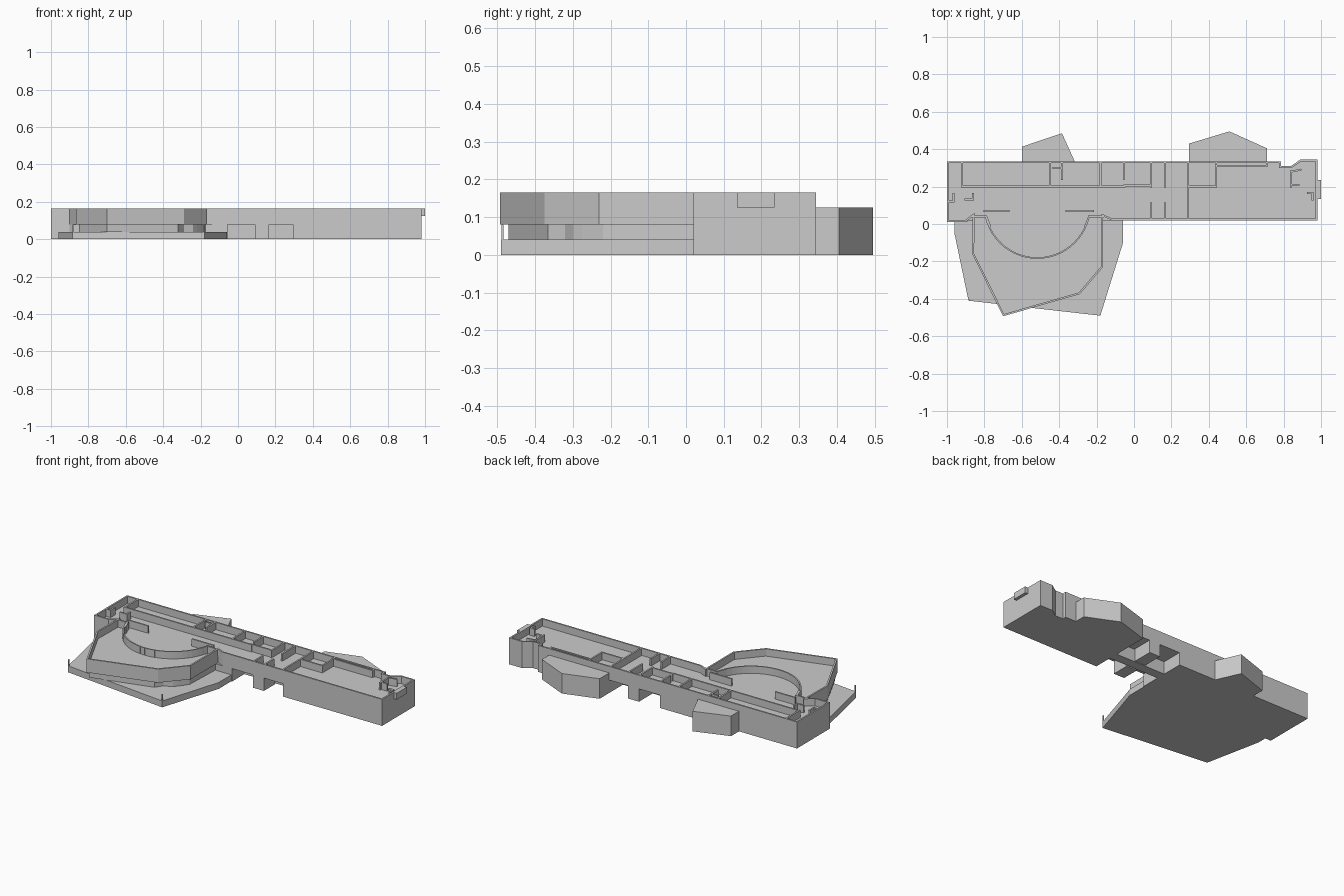
import bpy, bmesh, math
from mathutils import Vector

if "Cube" in bpy.data.objects:
    bpy.data.objects.remove(bpy.data.objects["Cube"])


def finish(name, bm):
    bmesh.ops.recalc_face_normals(bm, faces=bm.faces)
    me = bpy.data.meshes.new(name)
    bm.to_mesh(me)
    bm.free()
    ob = bpy.data.objects.new(name, me)
    bpy.context.collection.objects.link(ob)
    return ob


def add_prism(bm, pts, z0, z1):
    lo = [bm.verts.new((x, y, z0)) for x, y in pts]
    hi = [bm.verts.new((x, y, z1)) for x, y in pts]
    bm.faces.new(lo[::-1])
    bm.faces.new(hi)
    for i in range(len(pts)):
        j = (i + 1) % len(pts)
        bm.faces.new((lo[i], lo[j], hi[j], hi[i]))


def prism(name, pts, z0, z1):
    bm = bmesh.new()
    add_prism(bm, pts, z0, z1)
    return finish(name, bm)


def rect(x0, y0, x1, y1):
    return [(x0, y0), (x1, y0), (x1, y1), (x0, y1)]


def inset(pts, t):
    # mitred inward offset of a counter-clockwise outline
    out = []
    for i, p in enumerate(pts):
        p = Vector(p)
        d1 = (p - Vector(pts[i - 1])).normalized()
        d2 = (Vector(pts[(i + 1) % len(pts)]) - p).normalized()
        n1, n2 = Vector((-d1.y, d1.x)), Vector((-d2.y, d2.x))
        out.append(p + (n1 + n2) * t / (1 + n1.dot(n2)))
    return out


def ring(name, pts, z0, z1, t):
    bm = bmesh.new()
    loops = [[bm.verts.new((p[0], p[1], z)) for p in q]
             for q, z in ((pts, z0), (pts, z1), (inset(pts, t), z1), (inset(pts, t), z0))]
    n = len(pts)
    for k in range(4):
        a, b = loops[k], loops[(k + 1) % 4]
        for i in range(n):
            j = (i + 1) % n
            bm.faces.new((a[i], a[j], b[j], b[i]))
    return finish(name, bm)


def walls(name, paths, z0, z1, t=0.01):
    bm = bmesh.new()
    for path in paths:
        for a, b in zip(path, path[1:]):
            a, b = Vector(a), Vector(b)
            d = (b - a).normalized() * t / 2
            s = Vector((-d.y, d.x))
            add_prism(bm, [a - d - s, b + d - s, b + d + s, a - d + s], z0, z1)
    return finish(name, bm)


F0, F1, TOP = 0.08, 0.12, 0.165

# lower terrace slab
terrace = [(-0.96, 0.03), (-0.96, -0.05), (-0.885, -0.41), (-0.18, -0.49), (-0.06, -0.105), (-0.06, 0.03)]
prism("terrace_slab", terrace, 0, 0.04)
for i, (x, y) in enumerate([(-0.882, -0.407), (-0.182, -0.486)]):
    prism(f"terrace_post_{i}", rect(x - .003, y - .003, x + .003, y + .003), 0.04, F0)

# lower storey walls under the upper deck
lower = [(-0.85, 0.03), (-0.85, -0.16), (-0.70, -0.47), (-0.32, -0.365), (-0.29, -0.32),
         (-0.24, -0.30), (-0.22, -0.275), (-0.18, -0.22), (-0.17, 0.03)]
ring("lower_storey_walls", lower, 0.04, F0, 0.012)

# lower bodies of the long wing
prism("left_wing_base", [(-1, 0.335), (-1, 0.01), (-0.9, 0.01), (-0.88, 0.02), (-0.055, 0.02), (-0.055, 0.335)], 0, F0)
east = [(0.98, 0.02), (0.98, 0.345), (0.89, 0.345), (0.84, 0.31), (0.785, 0.31), (0.785, 0.335)]
prism("right_wing_base", [(0.295, 0.02)] + east + [(0.295, 0.335)], 0, F0)

# passage supports under the bridge
prism("passage_front_core", rect(0.09, 0.02, 0.165, 0.13), 0, F0)
prism("passage_back_core", rect(0.09, 0.205, 0.165, 0.335), 0, F0)
prism("passage_spine", rect(-0.055, 0.14, 0.295, 0.2), 0, F0)

# upper deck and its outer wall
outline = [(-1, 0.335), (-1, 0.01), (-0.9, 0.01), (-0.862, 0.04), (-0.865, -0.16), (-0.70, -0.493),
           (-0.29, -0.375), (-0.165, -0.23), (-0.165, 0.04), (-0.12, 0.02)] + east
prism("upper_floor", outline, F0, F1)
ring("upper_outer_wall", outline, F1, TOP, 0.01)

# rear bays
prism("rear_bay_left", [(-0.6, 0.33), (-0.315, 0.33), (-0.385, 0.485), (-0.6, 0.413)], 0, 0.125)
prism("rear_bay_right", [(0.295, 0.33), (0.71, 0.33), (0.71, 0.405), (0.51, 0.495), (0.295, 0.43)], 0, 0.125)

# end balcony
prism("end_balcony", rect(0.98, 0.135, 1.0, 0.235), 0.125, TOP)

# curved hall wall
R, cy, cx = 0.282, 0.10, -0.517
a0 = math.radians(193)
arc = [(cx + R * math.cos(a0 + math.radians(154) * i / 24),
        cy + R * math.sin(a0 + math.radians(154) * i / 24)) for i in range(25)]
walls("curved_hall_wall", [arc], F1, TOP, 0.008)

# interior partitions
walls("corridor_walls", [
    [(-0.92, 0.2), (-0.05, 0.2)], [(-0.05, 0.205), (0.09, 0.205)], [(0.29, 0.2), (0.44, 0.2)],
    [(-0.86, 0.04), (-0.79, 0.04), (-0.77, -0.01)], [(-0.8, 0.07), (-0.67, 0.07)],
    [(-0.36, 0.07), (-0.22, 0.07)], [(-0.26, -0.01), (-0.24, 0.04), (-0.165, 0.04)],
    [(0.44, 0.31), (0.71, 0.31)]], F1, TOP)
cross = [(x, 0.2, 0.33) for x in (-0.92, -0.45, -0.18, 0.09, 0.165, 0.44)]
cross += [(-0.385, 0.24, 0.33), (-0.055, 0.24, 0.33), (0.29, 0.025, 0.33),
          (0.09, 0.03, 0.11), (0.165, 0.03, 0.11), (0.84, 0.2, 0.28), (0.71, 0.31, 0.33)]
walls("cross_walls", [[(x, a), (x, b)] for x, a, b in cross], F1, TOP)
walls("stair_enclosures", [
    [(-0.43, 0.3), (-0.385, 0.3)], [(0.84, 0.28), (0.89, 0.29)], [(0.93, 0.165), (0.955, 0.165), (0.955, 0.13)],
    [(-0.995, 0.12), (-0.965, 0.12), (-0.965, 0.16)], [(-0.9, 0.13), (-0.86, 0.13), (-0.86, 0.16)],
    [(0.84, 0.21), (0.88, 0.21)]], F1, TOP)
